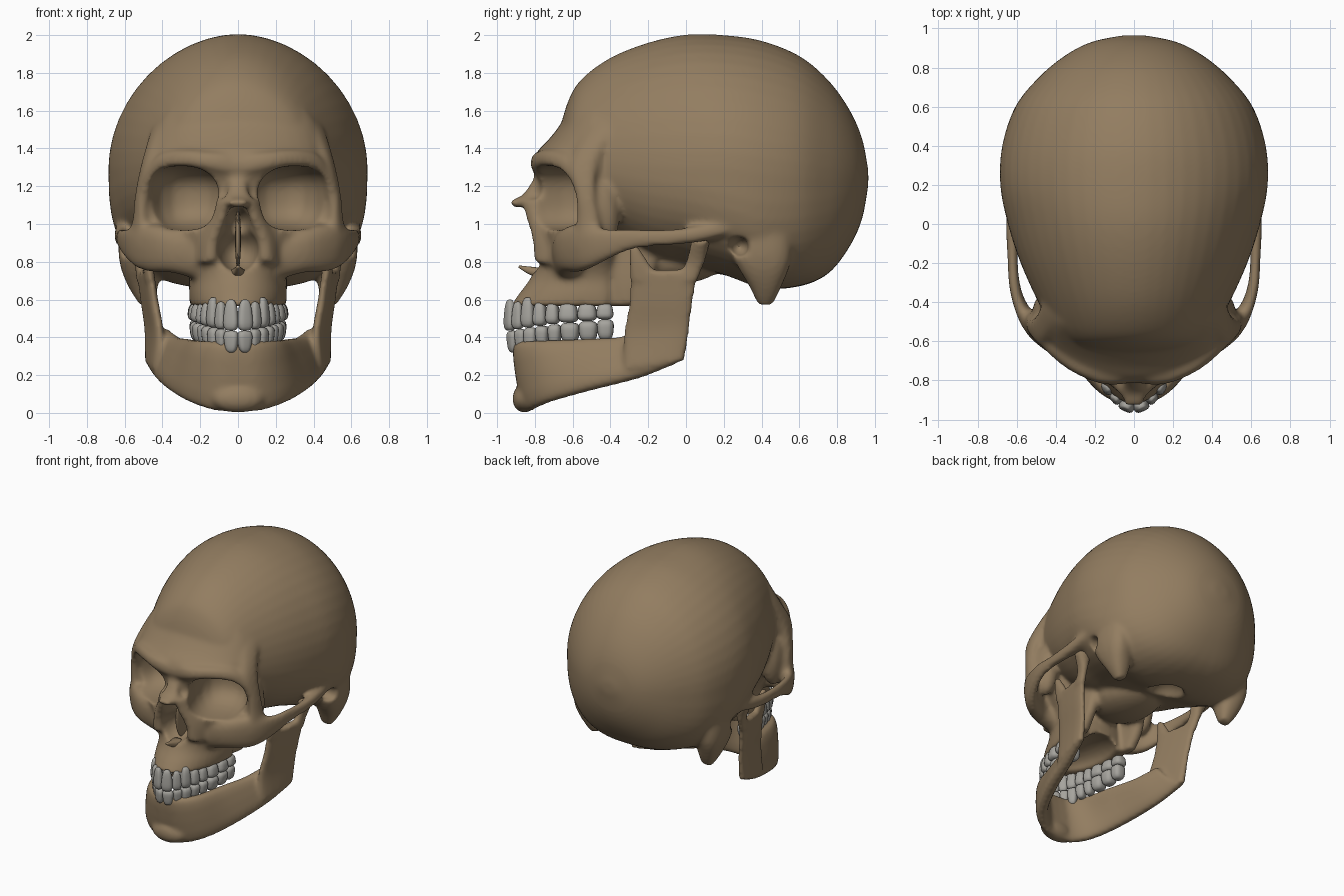
import bpy
import bmesh
import math
from mathutils import Vector, Matrix

cube = bpy.data.objects.get("Cube")
if cube:
    bpy.data.objects.remove(cube, do_unlink=True)


def make_material(name, rgb):
    mat = bpy.data.materials.new(name)
    mat.use_nodes = True
    mat.diffuse_color = (*rgb, 1)
    mat.node_tree.nodes["Principled BSDF"].inputs["Base Color"].default_value = (*rgb, 1)
    return mat


BONE = make_material("aged bone", (0.29, 0.205, 0.118))
ENAMEL = make_material("grey enamel", (0.38, 0.37, 0.34))


# ---------- shape helpers ----------
def rounded(value, power):
    """Cosine or sine bent towards a squarer super-ellipse."""
    return math.copysign(abs(value) ** (2 / power), value)


def spline(rows, steps=6):
    """Smooth interpolation through rows of numbers."""
    rows = [Vector(r) for r in rows]
    rows = [rows[0] * 2 - rows[1]] + rows + [rows[-1] * 2 - rows[-2]]
    out = []
    for a, b, c, d in zip(rows, rows[1:], rows[2:], rows[3:]):
        for k in range(steps):
            t = k / steps
            out.append(b + (c - a) * (t / 2) + (a * 2 - b * 5 + c * 4 - d) * (t * t / 2)
                       + (b * 3 - a - c * 3 + d) * (t ** 3 / 2))
    return out + [rows[-2]]


def loft(bm, rings):
    """Closed skin over equal-sized rings of points."""
    skin = [[bm.verts.new(p) for p in ring] for ring in rings]
    count = len(skin[0])
    for low, high in zip(skin, skin[1:]):
        for i in range(count):
            j = (i + 1) % count
            bm.faces.new((low[i], low[j], high[j], high[i]))
    bm.faces.new(skin[0])
    bm.faces.new(skin[-1])


def circle(count):
    for i in range(count):
        a = math.tau * i / count
        yield math.cos(a), math.sin(a)


def strip(bm, rows, mirror=True, power=2.5):
    """Sweep: each row holds one edge point, the opposite edge point, half thickness."""
    rows = spline(rows)
    edges = [(Vector(r[0:3]), Vector(r[3:6]), r[6]) for r in rows]
    mids = [(p + q) / 2 for p, q, t in edges]
    rings = []
    for i, (p, q, t) in enumerate(edges):
        axis = (q - p) / 2
        along = mids[min(i + 1, len(mids) - 1)] - mids[max(i - 1, 0)]
        side = along.cross(axis).normalized() * t
        rings.append([mids[i] + axis * rounded(c, power) + side * rounded(s, power)
                      for c, s in circle(16)])
    loft(bm, rings)
    if mirror:
        loft(bm, [[(-v.x, v.y, v.z) for v in ring] for ring in rings])


def blob(bm, centre, radii, mirror=False, power=2, turn=0, taper=0):
    """Ellipsoid, optionally squarer, turned about z, tapered or mirrored."""
    spin = Matrix.Rotation(turn, 3, "Z")
    for sign in (1, -1) if mirror else (1,):
        ball = bmesh.ops.create_uvsphere(bm, u_segments=20, v_segments=14, radius=1)
        for v in ball["verts"]:
            co = v.co / sum(abs(c) ** power for c in v.co) ** (1 / power)
            thin = 1 - taper * co.z
            co = spin @ Vector((co.x * radii[0] * thin, co.y * radii[1] * thin, co.z * radii[2]))
            co += Vector(centre)
            v.co = (co.x * sign, co.y, co.z)


def finish(name, bm, mat):
    bmesh.ops.recalc_face_normals(bm, faces=bm.faces)
    mesh = bpy.data.meshes.new(name)
    bm.to_mesh(mesh)
    bm.free()
    mesh.materials.append(mat)
    mesh.shade_smooth()
    obj = bpy.data.objects.new(name, mesh)
    bpy.context.collection.objects.link(obj)
    return obj


def fuse(obj, voxel=0.014):
    mod = obj.modifiers.new("fuse", "REMESH")
    mod.mode = "VOXEL"
    mod.voxel_size = voxel


def sculpt(obj, cutter=None):
    """Fuse the overlapping parts, carve the hollows, soften the joins."""
    fuse(obj)
    if cutter:
        carve = obj.modifiers.new("carve", "BOOLEAN")
        carve.operation = "DIFFERENCE"
        carve.solver = "EXACT"
        carve.object = cutter
        fuse(obj)
    soft = obj.modifiers.new("soften", "SMOOTH")
    soft.factor = 0.5
    soft.iterations = 9
    bpy.context.view_layer.update()
    graph = bpy.context.evaluated_depsgraph_get()
    mesh = bpy.data.meshes.new_from_object(obj.evaluated_get(graph))
    obj.modifiers.clear()
    obj.data = mesh
    mesh.materials.clear()
    mesh.materials.append(BONE)
    mesh.shade_smooth()


# ---------- cranium ----------
skull = bmesh.new()
# y, top, bottom, half width, height of the widest point, squareness below
vault = [(-.67, 1.50, 1.22, .20, 1.36, 2), (-.62, 1.66, 1.10, .33, 1.35, 2),
         (-.55, 1.77, 1.00, .41, 1.33, 2), (-.4, 1.88, .93, .49, 1.32, 2.2),
         (-.2, 1.96, .82, .58, 1.31, 2.3), (0, 2.002, .78, .645, 1.3, 2.5),
         (.2, 2.0, .73, .684, 1.3, 2.9), (.4, 1.97, .66, .674, 1.27, 3),
         (.6, 1.89, .67, .607, 1.25, 2.8), (.75, 1.765, .735, .487, 1.24, 2.6),
         (.86, 1.615, .87, .355, 1.24, 2.4), (.93, 1.46, 1.02, .22, 1.24, 2.2),
         (.965, 1.29, 1.2, .06, 1.24, 2)]
loft(skull, [[(w * rounded(c, 1.92 if s > 0 else power), y,
               mid + (top - mid if s > 0 else mid - low) * rounded(s, 1.92 if s > 0 else power))
              for c, s in circle(48)] for y, top, low, w, mid, power in spline(vault)])

# ---------- face block: height, front y, half width, depth behind ----------
face = [(.565, -.93, .255, .13), (.63, -.885, .26, .13), (.72, -.82, .26, .13),
        (.82, -.79, .31, .12), (.95, -.785, .42, .1), (1.05, -.79, .46, .1),
        (1.2, -.775, .47, .1), (1.3, -.815, .48, .1), (1.38, -.79, .475, .1),
        (1.45, -.725, .455, .1), (1.55, -.65, .41, .1), (1.66, -.6, .33, .1)]
loft(skull, [[(w * c, -.45 + (back if s > 0 else -.45 - front) * s, z)
              for c, s in circle(40)] for z, front, w, back in spline(face)])

# brow ridges
strip(skull, [(-.03, -.765, 1.24, -.03, -.75, 1.37, .045), (.13, -.79, 1.28, .13, -.765, 1.38, .045),
              (.28, -.74, 1.3, .28, -.71, 1.39, .045), (.4, -.65, 1.27, .4, -.62, 1.37, .045),
              (.48, -.57, 1.16, .48, -.53, 1.28, .04)])
# cheekbones and arches
strip(skull, [(.2, -.60, .70, .2, -.63, .95, .1), (.34, -.61, .74, .35, -.63, .98, .075),
              (.45, -.56, .745, .47, -.57, 1.0, .06), (.52, -.5, .765, .545, -.5, .99, .045),
              (.575, -.41, .81, .595, -.4, .975, .032), (.61, -.3, .86, .615, -.3, .975, .028),
              (.62, -.18, .88, .62, -.18, .97, .027), (.62, -.05, .89, .62, -.05, .975, .035),
              (.6, .1, .91, .6, .1, 1.0, .055), (.57, .3, .96, .57, .3, 1.04, .07)])
# outer rims of the eye sockets, running up into the temple lines
strip(skull, [(.47, -.6, .88, .56, -.44, .9, .05), (.495, -.575, 1.03, .535, -.46, 1.03, .038),
              (.495, -.585, 1.15, .52, -.48, 1.16, .035), (.45, -.62, 1.29, .48, -.46, 1.32, .045),
              (.40, -.56, 1.44, .445, -.38, 1.47, .04), (.37, -.48, 1.56, .40, -.3, 1.58, .03)])
# outer walls of the eye sockets
blob(skull, (.44, -.45, 1.05), (.08, .1, .2), mirror=True)
# nasal bones and side walls
strip(skull, [(.06, -.75, 1.27, -.06, -.75, 1.27, .035), (.052, -.79, 1.19, -.052, -.79, 1.19, .04),
              (.07, -.845, 1.125, -.07, -.845, 1.125, .035),
              (.05, -.925, 1.108, -.05, -.925, 1.108, .018)], mirror=False)
strip(skull, [(.055, -.87, 1.12, .1, -.7, 1.14, .035), (.075, -.845, 1.03, .16, -.69, 1.02, .035),
              (.115, -.81, .92, .2, -.68, .9, .04), (.13, -.8, .8, .2, -.68, .78, .04)])
# plates behind the upper jaw
strip(skull, [(.18, -.42, .9, .2, -.12, .9, .06), (.2, -.4, .7, .22, -.18, .7, .05),
              (.2, -.38, .565, .22, -.27, .565, .04)])
# bony lumps behind the ears
strip(skull, [(.53, .2, 1.0, .53, .56, 1.0, .1), (.53, .25, .82, .53, .56, .82, .1),
              (.5, .33, .68, .5, .51, .68, .08), (.48, .38, .575, .48, .46, .575, .04)])
# underside
blob(skull, (0, -.08, .8), (.22, .28, .12))

# ---------- hollows ----------
holes = bmesh.new()
blob(holes, (.295, -.69, 1.137), (.2, .31, .17), mirror=True, power=2.7, turn=.28)
blob(holes, (0, -.82, .865), (.112, .22, .12))
blob(holes, (0, -.85, 1.0), (.07, .22, .092))
blob(holes, (0, -.53, .55), (.17, .3, .11))
blob(holes, (.62, .28, .88), (.12, .055, .055), mirror=True)
blob(holes, (0, .34, .66), (.12, .15, .12))
cutter = finish("hollow_cutter", holes, BONE)
cutter.hide_render = True
fuse(cutter)
sculpt(finish("skull", skull, BONE), cutter)
bpy.data.objects.remove(cutter, do_unlink=True)

septum = bmesh.new()
blob(septum, (0, -.68, .92), (.016, .09, .16))
strip(septum, [(.05, -.74, .735, -.05, -.74, .735, .03), (.025, -.82, .752, -.025, -.82, .752, .022),
               (.008, -.885, .775, -.008, -.885, .775, .006)], mirror=False)
finish("nasal_septum", septum, BONE)

# ---------- lower jaw ----------
jaw = bmesh.new()
# body, from just past the middle of the chin to the jaw angle
strip(jaw, [(-.07, -.83, .01, -.06, -.885, .38, .043), (.11, -.82, .01, .09, -.88, .38, .043),
            (.25, -.72, .055, .19, -.775, .385, .047), (.36, -.5, .12, .24, -.58, .39, .05),
            (.43, -.25, .185, .31, -.36, .40, .045), (.47, -.06, .255, .38, -.2, .45, .035)], power=3)
blob(jaw, (0, -.855, .075), (.14, .065, .075))
# upright branches, each with a front and a rear prong
strip(jaw, [(.42, -.33, .23, .47, -.005, .275, .035), (.41, -.33, .42, .48, .02, .45, .03),
            (.44, -.3, .6, .5, .04, .6, .03), (.46, -.295, .75, .52, .07, .76, .028)], power=3)
strip(jaw, [(.46, -.295, .70, .48, -.13, .70, .028), (.47, -.3, .8, .48, -.2, .8, .026),
            (.475, -.3, .885, .48, -.255, .885, .022)])
strip(jaw, [(.49, -.06, .70, .52, .06, .70, .03), (.51, 0, .8, .53, .1, .8, .03),
            (.54, .03, .92, .54, .13, .92, .065)])
sculpt(finish("lower_jaw", jaw, BONE))


# ---------- teeth ----------
def arch_angle(length, width, depth):
    """Angle reached after walking a length along the dental arch."""
    a = 0
    while length > 0:
        a += .002
        length -= .002 * math.hypot(width * math.cos(a), depth * math.sin(a))
    return a


# tooth width, half depth, extra root length
KINDS = [(.076, .026, .01), (.062, .026, 0), (.07, .034, .025), (.07, .04, 0),
         (.07, .042, 0), (.1, .05, 0), (.1, .05, 0), (.088, .046, 0)]


def tooth_row(name, width, depth, front_root, back_root, side):
    bm = bmesh.new()
    walked = 0
    for k, (size, thick, extra) in enumerate(KINDS):
        t = k / (len(KINDS) - 1)
        size *= depth / .56
        a = arch_angle(walked + size / 2, width, depth)
        walked += size
        turn = math.atan2(depth * math.sin(a), width * math.cos(a))
        bite = .435 + .06 * t
        root = front_root + (back_root - front_root) * t + extra * side
        blob(bm, (width * math.sin(a), -.38 - depth * math.cos(a), (bite + root) / 2),
             (size * .5, thick, abs(root - bite) / 2), mirror=True, power=3.2,
             turn=turn, taper=side * (.22 - .1 * t))
    finish(name, bm, ENAMEL)


tooth_row("upper_teeth", .22, .56, .59, .58, 1)
tooth_row("lower_teeth", .21, .545, .33, .385, -1)
